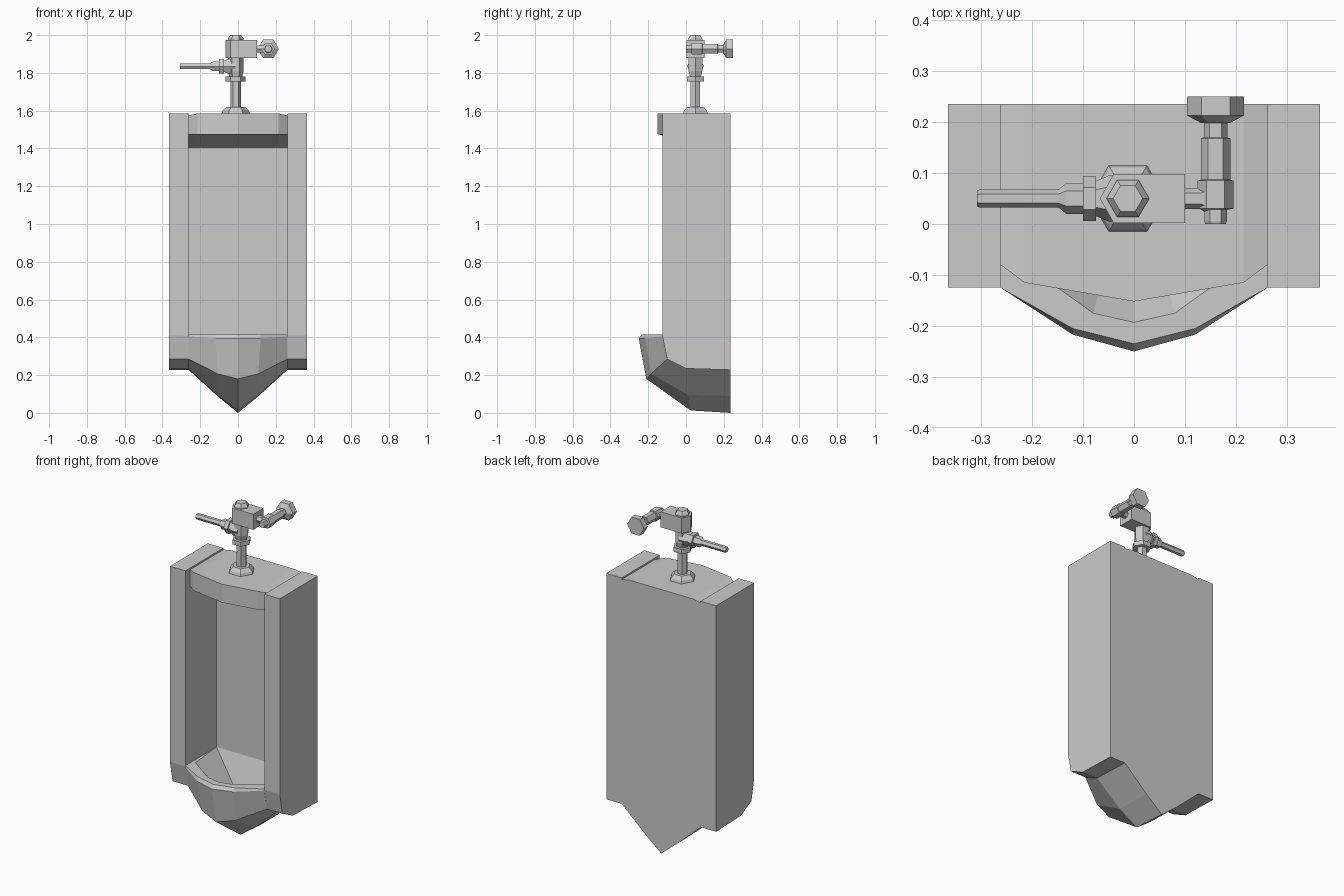
import bpy, bmesh, math

if "Cube" in bpy.data.objects:
    bpy.data.objects.remove(bpy.data.objects["Cube"])


def make(name, verts, faces):
    me = bpy.data.meshes.new(name)
    me.from_pydata(verts, [], faces)
    bm = bmesh.new()
    bm.from_mesh(me)
    bmesh.ops.recalc_face_normals(bm, faces=bm.faces)
    bm.to_mesh(me)
    bm.free()
    ob = bpy.data.objects.new(name, me)
    bpy.context.collection.objects.link(ob)
    return ob


def loft(name, rings, caps=None):
    """Join closed rings of equal length; caps lists the end faces by ring index."""
    n = len(rings[0])
    caps = caps or [list(range(n))]
    verts = [v for r in rings for v in r]
    faces = [[k * n + i, k * n + (i + 1) % n, (k + 1) * n + (i + 1) % n, (k + 1) * n + i]
             for k in range(len(rings) - 1) for i in range(n)]
    last = (len(rings) - 1) * n
    for c in caps:
        faces += [c[::-1], [last + i for i in c]]
    return make(name, verts, faces)


def hexa(name, axis, a, b, stations):
    """Six-sided turned part; a, b are the centre on the other two axes."""
    rings = []
    for t, r in stations:
        ring = []
        for i in range(6):
            p = a + r * math.cos(i * math.pi / 3)
            q = b + r * math.sin(i * math.pi / 3)
            ring.append({'x': (t, p, q), 'y': (p, t, q), 'z': (p, q, t)}[axis])
        rings.append(ring)
    return loft(name, rings)


def mirrored(cols):
    """Columns ordered side to centre, completed by their reflection."""
    return cols + [[(-x, y, z) for x, y, z in c] for c in cols[-2::-1]]


# Side pillars
side = [(-.125, 1.585), (.235, 1.585), (.235, .228), (0, .235), (-.1, .285), (-.125, .41)]
for s, label in ((-1, "left"), (1, "right")):
    loft(label + "_pillar", [[(s * x, y, z) for y, z in side] for x in (.262, .365)])

# Top hood and back wall in one shell
cols = []
for x, yf, zt in ((.262, -.08, 1.575), (.215, -.115, 1.585), (0, -.152, 1.585)):
    cols.append([(x, yf, zt), (x, .235, zt), (x, .235, .415), (x, .17, .415),
                 (x, .17, 1.405), (x, yf, 1.475)])
loft("hood_and_back", mirrored(cols))

# Bowl: underside, rim, basin and back, as columns from side to centre
bowl = [
    [(.262, .235, .228), (.262, 0, .235), (.262, -.1, .285), (.262, -.125, .405),
     (.262, -.125, .415), (.24, -.06, .415), (.08, 0, .22), (.08, .1, .22),
     (.262, .17, .415), (.262, .235, .415)],
    [(.11, .235, .09), (.11, .01, .095), (.107, -.185, .207), (.12, -.217, .395),
     (.12, -.205, .415), (.08, -.175, .415), (.05, -.06, .22), (.05, .1, .22),
     (.12, .17, .415), (.12, .235, .415)],
    [(0, .235, 0), (0, .025, .013), (0, -.21, .18), (0, -.25, .393),
     (0, -.235, .415), (0, -.193, .415), (0, -.075, .22), (0, .1, .22),
     (0, .17, .415), (0, .235, .415)],
]
loft("bowl", mirrored(bowl), [[0, 1, 2, 3, 4, 8, 9], [4, 5, 8], [5, 6, 7, 8]])

# Flush valve: upright supply
CX, CY, HZ, PX, PZ = -.012, .05, 1.835, .16, 1.927
hexa("base_flange", 'z', CX, CY, [(1.585, .075), (1.6, .07), (1.62, .05)])
hexa("riser", 'z', CX, CY, [(1.6, .029), (1.77, .029)])
hexa("riser_collar", 'z', CX, CY, [(1.755, .053), (1.782, .053)])
hexa("valve_body", 'z', CX, CY, [(1.78, .034), (1.81, .042), (1.885, .042)])
hexa("valve_cap", 'z', CX, CY, [(1.97, .042), (1.982, .042), (2.0, .029)])
plan = [(-.067, .05), (-.04, .098), (.1, .098), (.1, .002), (-.04, .002)]
loft("valve_block", [[(x, y, z) for x, y in plan] for z in (1.88, 1.973)])

# Flush handle
hexa("handle", 'x', CY, HZ, [(-.308, .015), (-.303, .018), (-.145, .018)])
hexa("handle_nut", 'x', CY, HZ, [(-.148, .018), (-.133, .03), (-.098, .03)])
hexa("handle_collar", 'x', CY, HZ, [(-.1, .044), (-.075, .044)])
hexa("handle_neck", 'x', CY, HZ, [(-.076, .034), (-.05, .045), (-.012, .045)])

# Side outlet to the wall
hexa("outlet_neck", 'x', CY, PZ, [(.095, .021), (.13, .021), (.145, .03)])
hexa("outlet_elbow", 'y', PX, PZ, [(.0, .02), (.005, .022), (.028, .022), (.03, .035),
                                   (.085, .035), (.087, .029), (.168, .029),
                                   (.17, .023), (.2, .023)])
hexa("wall_flange", 'y', PX, PZ, [(.198, .028), (.213, .056), (.25, .056)])
